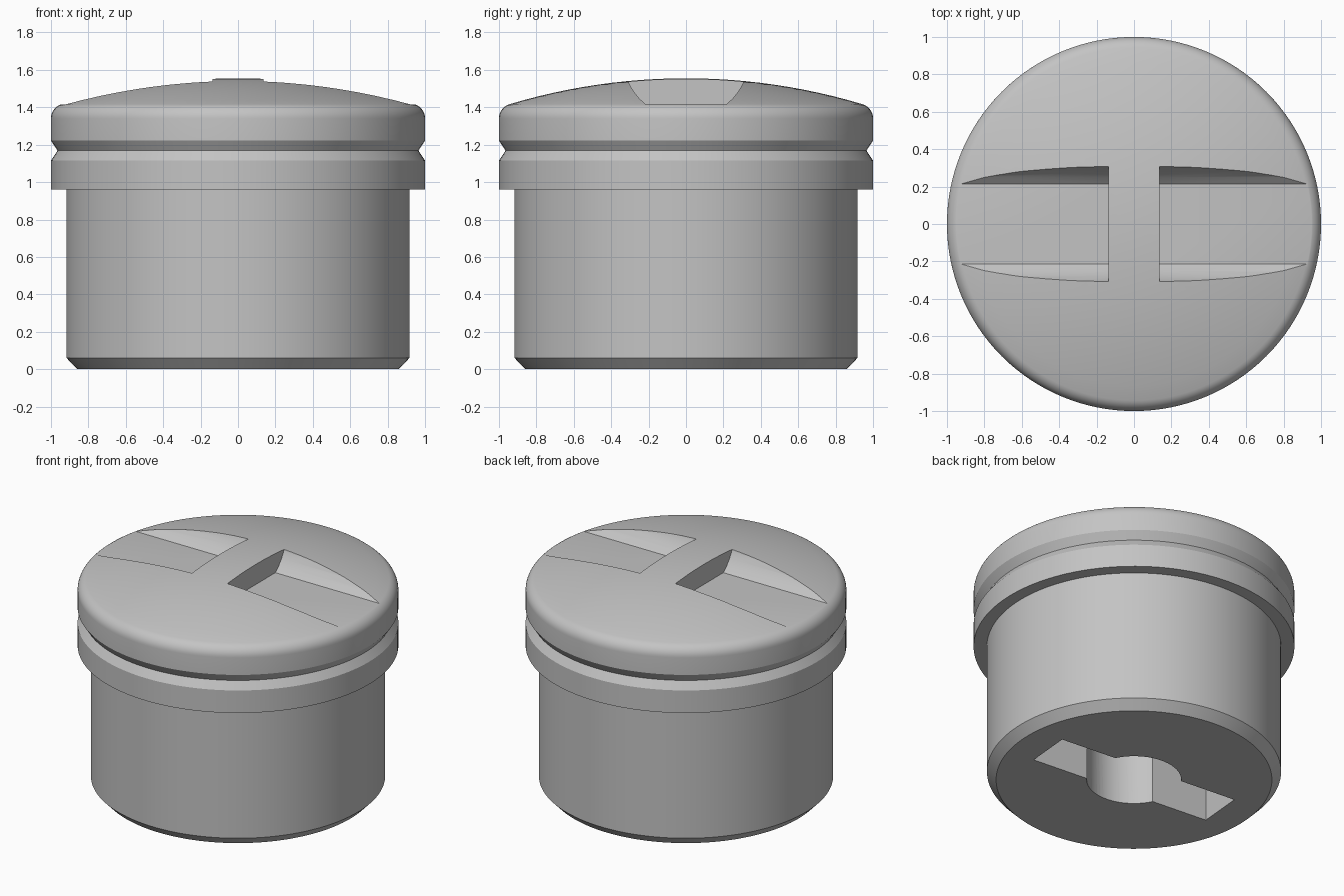
import bpy, bmesh
from math import sin, cos, radians, pi, sqrt
from mathutils import Matrix

cube = bpy.data.objects.get("Cube")
if cube:
    bpy.data.objects.remove(cube, do_unlink=True)

grey = bpy.data.materials.new("plain grey")
grey.use_nodes = True
colour = (0.55, 0.55, 0.55, 1)
grey.diffuse_color = colour
grey.node_tree.nodes["Principled BSDF"].inputs["Base Color"].default_value = colour


def add_object(name, bm):
    bmesh.ops.recalc_face_normals(bm, faces=bm.faces)
    mesh = bpy.data.meshes.new(name)
    bm.to_mesh(mesh)
    bm.free()
    mesh.materials.append(grey)
    obj = bpy.data.objects.new(name, mesh)
    bpy.context.collection.objects.link(obj)
    return obj


def lathe(name, profile, segments=128):
    bm = bmesh.new()
    verts = [bm.verts.new((r, 0, z)) for r, z in profile]
    edges = [bm.edges.new(pair) for pair in zip(verts, verts[1:])]
    bmesh.ops.spin(bm, geom=verts + edges, cent=(0, 0, 0), axis=(0, 0, 1),
                   angle=2 * pi, steps=segments)
    bmesh.ops.remove_doubles(bm, verts=bm.verts, dist=1e-4)
    return add_object(name, bm)


def prism_x(name, outline, x0, x1):
    bm = bmesh.new()
    face = bm.faces.new([bm.verts.new((x0, y, z)) for y, z in outline])
    ext = bmesh.ops.extrude_face_region(bm, geom=[face])["geom"]
    moved = [v for v in ext if isinstance(v, bmesh.types.BMVert)]
    bmesh.ops.translate(bm, verts=moved, vec=(x1 - x0, 0, 0))
    return add_object(name, bm)


def cut(target, cutter):
    cutter.hide_render = True
    mod = target.modifiers.new("cut", "BOOLEAN")
    mod.operation, mod.solver, mod.object = "DIFFERENCE", "EXACT", cutter
    bpy.context.view_layer.objects.active = target
    bpy.ops.object.modifier_apply(modifier=mod.name)
    bpy.data.objects.remove(cutter, do_unlink=True)


# Turned body: chamfered barrel, collar, V groove, rounded rim and shallow dome
profile = [(0, 0), (0.86, 0), (0.917, 0.06), (0.917, 0.96), (1, 0.96),
           (1, 1.115), (0.965, 1.168), (1, 1.222)]
fillet, rim_z, steps = 0.08, 1.34, 8
for i in range(steps + 1):
    a = radians(73) * i / steps
    profile.append((1 - fillet + fillet * cos(a), rim_z + fillet * sin(a)))
edge_r, edge_z = profile[-1]
top_z = 1.555
rise = top_z - edge_z
radius = (edge_r ** 2 + rise ** 2) / (2 * rise)
for i in range(1, 13):
    r = edge_r * (1 - i / 12)
    profile.append((r, top_z - radius + sqrt(radius ** 2 - r ** 2)))
body = lathe("plug_body", profile)

# Two finger recesses with curved flanks, leaving a bridge in the middle
flank = [(0.213, 1.414), (0.25, 1.447), (0.28, 1.485), (0.303, 1.525), (0.325, 1.585)]
outline = flank + [(-y, z) for y, z in reversed(flank)]
for side in (-1, 1):
    cut(body, prism_x("recess_cutter", outline, side * 0.135, side * 1.1))

# Key socket underneath: a round bore with a slightly turned cross slot
depth = 0.6
bore = lathe("bore_cutter", [(0, -0.1), (0.295, -0.1), (0.295, depth), (0, depth)], 64)
cut(body, bore)
w = 0.155
slot = prism_x("slot_cutter", [(-w, -0.1), (w, -0.1), (w, depth), (-w, depth)], -0.655, 0.655)
slot.data.transform(Matrix.Rotation(radians(-5), 4, "Z"))
cut(body, slot)

# Smooth shading with crisp edges
bpy.ops.object.select_all(action="DESELECT")
body.select_set(True)
bpy.context.view_layer.objects.active = body
bpy.ops.object.shade_smooth_by_angle(angle=radians(25))
